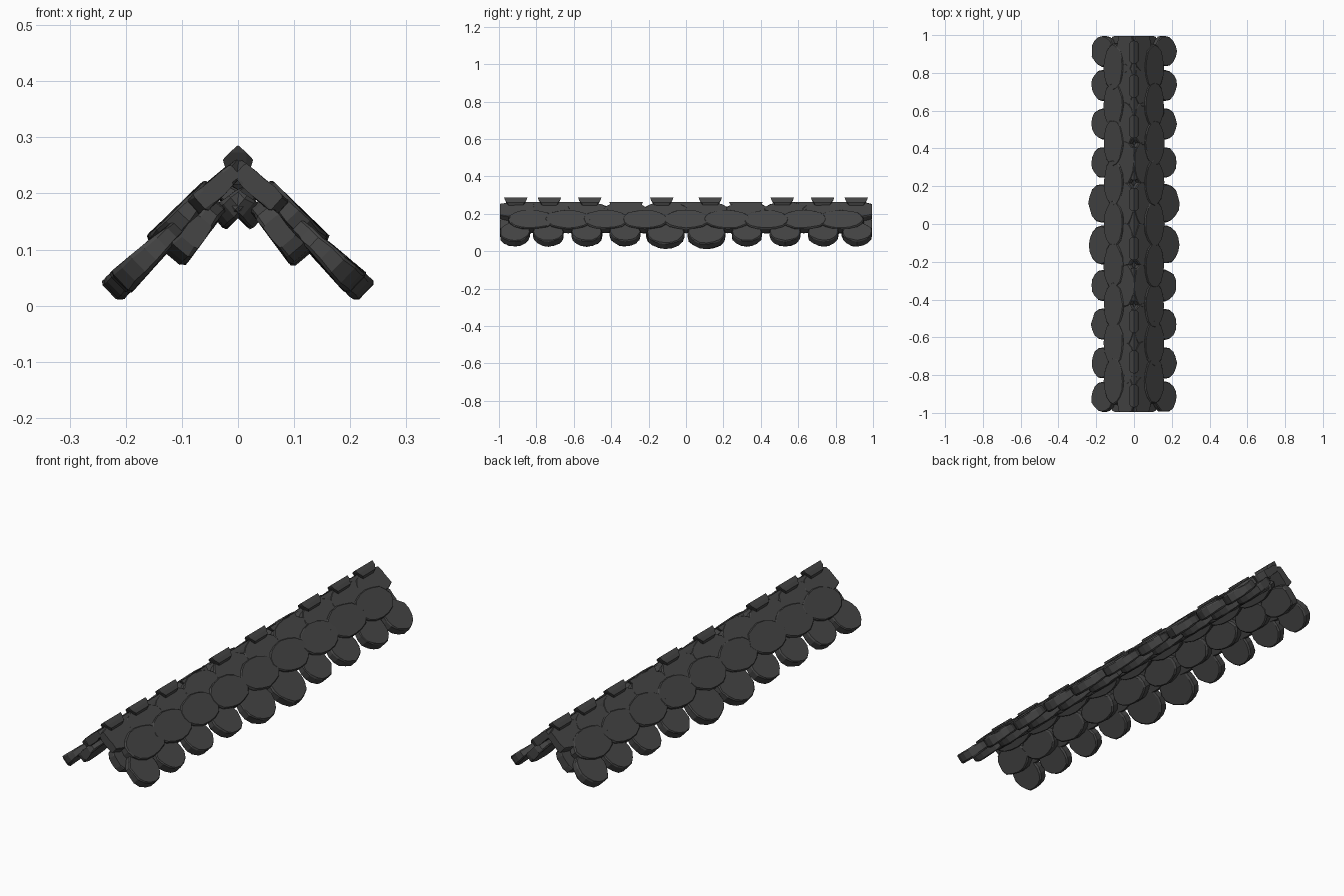
import bpy, bmesh, math, random
from mathutils import Vector

if "Cube" in bpy.data.objects:
    bpy.data.objects.remove(bpy.data.objects["Cube"])

random.seed(4)
slate = bpy.data.materials.new("dark slate grey")
slate.diffuse_color = (0.06, 0.06, 0.06, 1)
slate.use_nodes = True
slate.node_tree.nodes["Principled BSDF"].inputs["Base Color"].default_value = slate.diffuse_color


def finish(bm, name):
    bmesh.ops.recalc_face_normals(bm, faces=bm.faces)
    for v in bm.verts:                      # trim both roof ends
        v.co.y = max(-0.995, min(0.995, v.co.y))
        v.co.z = max(0, v.co.z)
    me = bpy.data.meshes.new(name)
    bm.to_mesh(me)
    bm.free()
    me.materials.append(slate)
    ob = bpy.data.objects.new(name, me)
    bpy.context.collection.objects.link(ob)


def scale(bm, side, y, end, angle, ry, length, t_low, t_top):
    """Rough round slate: 'end' is the (x, z) middle of its lower edge."""
    d = Vector((math.cos(angle), 0, -math.sin(angle)))
    n = Vector((math.sin(angle), 0, math.cos(angle)))
    half = length / 2
    centre = Vector((end[0], y, end[1])) - d * half
    N = 16
    wob = [random.uniform(0.95, 1.02) for _ in range(N)]
    loops = []
    # chamfered rims, under side to upper side
    for h, s in ((-1, 0.92), (-0.7, 1.0), (0.75, 1.0), (1, 0.95)):
        ring = []
        for k in range(N):
            a = math.tau * k / N
            v = math.cos(a) * s * wob[k]
            u = math.sin(a) * s * wob[k]
            t = (t_low * (1 + v) + t_top * (1 - v)) / 4
            p = centre + d * (v * half) + n * (h * t) + Vector((0, u * ry, 0))
            p += n * random.uniform(-0.002, 0.002)
            p.x *= side
            ring.append(bm.verts.new(p))
        loops.append(ring)
    for a, b in zip(loops, loops[1:]):
        for k in range(N):
            bm.faces.new((a[k], a[(k + 1) % N], b[(k + 1) % N], b[k]))
    bm.faces.new(loops[0])
    bm.faces.new(loops[-1])


def mirrored(values):
    return sorted({s * v for v in values for s in (-1, 1)})


odd = mirrored((0.11, 0.325, 0.53, 0.735, 0.915))
even = mirrored((0, 0.22, 0.43, 0.63, 0.83))
R = math.radians

# name, positions, lower edge, slope, half width, length, thickness low / top
rows = [
    ("eave_slates", odd, (0.212, 0.038), R(44), 0.083, 0.155, 0.05, 0.028),
    ("middle_slates", even, (0.147, 0.107), R(47), 0.125, 0.145, 0.045, 0.03),
    ("middle_under_slates", odd, (0.115, 0.083), R(50), 0.105, 0.13, 0.045, 0.03),
    ("upper_slates", odd, (0.082, 0.17), R(42), 0.118, 0.125, 0.04, 0.03),
    ("upper_under_slates", even, (0.038, 0.152), R(40), 0.12, 0.09, 0.045, 0.03),
]
for name, ys, end, ang, ry, length, tl, tt in rows:
    for side, label in ((-1, "left"), (1, "right")):
        bm = bmesh.new()
        for y in ys:
            e, w, ln = end, ry, length
            if name == "eave_slates" and abs(y) < 0.2:   # larger middle pair
                e, w, ln = (0.227, 0.024), 0.102, 0.18
            scale(bm, side, y, e, ang, w, ln, tl, tt)
        finish(bm, f"{label}_{name}")

# ridge: crossing slate tips, flat on top and curved below
bm = bmesh.new()
caps = [(y, 0.062, 0.286) for y in mirrored((0.13, 0.515, 0.73, 0.91))]
caps += [(y, 0.09, 0.262) for y in mirrored((0, 0.32, 0.62, 0.82))]
for y, w, top in caps:
    pts = []
    for x, z, k in ((0, top, 1), (0.015, top - 0.013, 0.93),
                    (0.027, top - 0.026, 0.72), (0.014, top - 0.04, 0.45),
                    (0.014, top - 0.07, 0.4)):
        for sx in (-1, 1):
            for sy in (-1, 1):
                pts.append(bm.verts.new((sx * x, y + sy * k * w, z)))
    res = bmesh.ops.convex_hull(bm, input=pts)
    junk = [g for g in res["geom_interior"] + res["geom_unused"]
            if isinstance(g, bmesh.types.BMVert)]
    bmesh.ops.delete(bm, geom=list(set(junk)), context='VERTS')
finish(bm, "ridge_tips")
